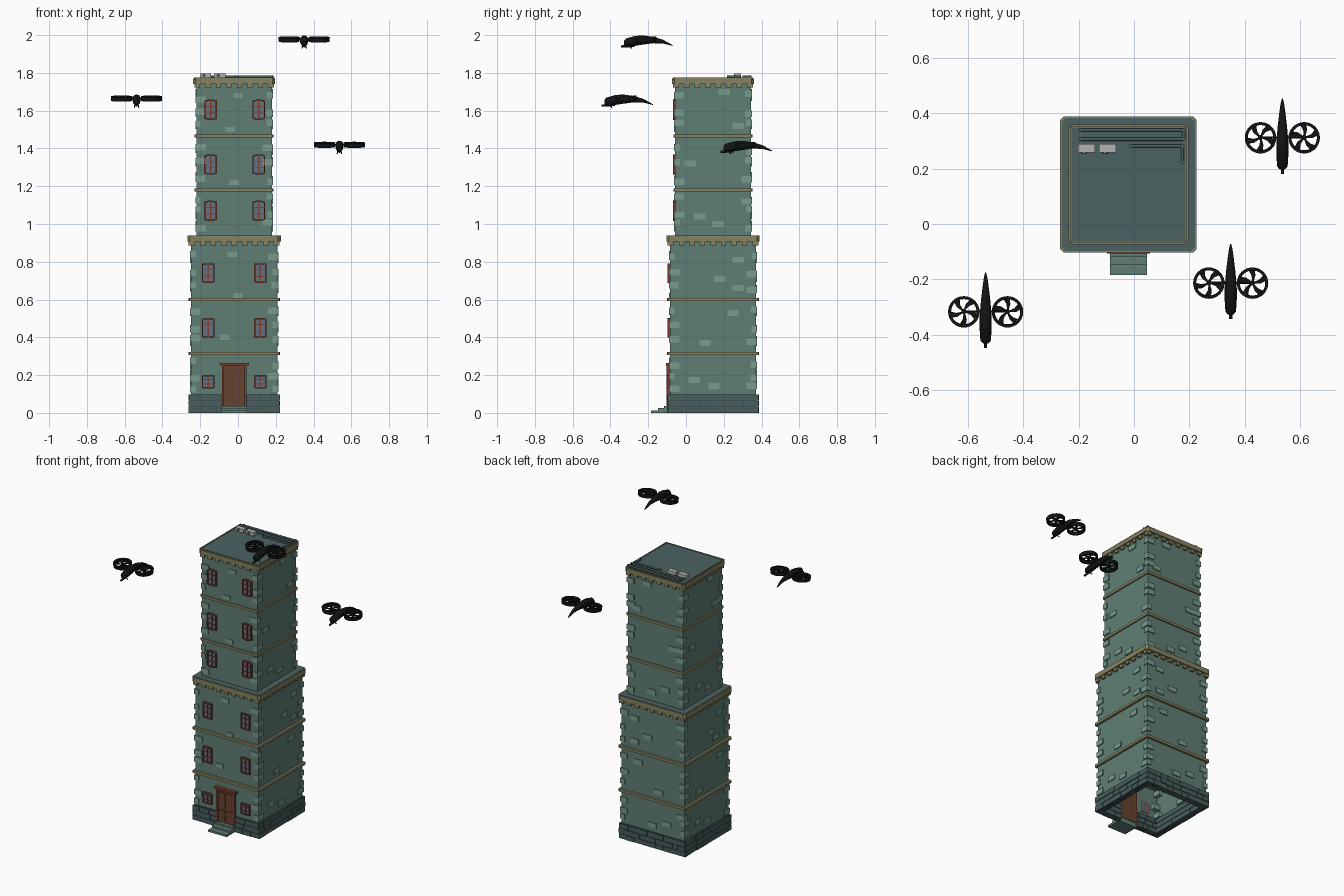
import bpy, bmesh, math, random
from mathutils import Matrix, Vector

if "Cube" in bpy.data.objects:
    bpy.data.objects.remove(bpy.data.objects["Cube"])

random.seed(4)
CX, CY = -0.02, 0.143
SIDES = [Matrix.Translation((CX, CY, 0)) @ Matrix.Rotation(k * math.pi / 2, 4, 'Z') for k in range(4)]
FRONT, I = SIDES[0], Matrix.Identity(4)   # side 0 front, 1 right, 2 back, 3 left


def mat(name, c):
    m = bpy.data.materials.new(name)
    m.diffuse_color = (*c, 1)
    m.use_nodes = True
    m.node_tree.nodes["Principled BSDF"].inputs["Base Color"].default_value = m.diffuse_color
    return m


WALL = mat("wall", (.115, .21, .175))
BRICK = mat("brick", (.19, .33, .27))
TRIM = mat("trim", (.24, .225, .12))
STONE = mat("stone", (.065, .11, .11))
MORTAR = mat("mortar", (.035, .06, .06))
ROOF = mat("roof", (.07, .12, .12))
RED = mat("frame_red", (.2, .05, .032))
GLASS = mat("glass", (.13, .17, .23))
WOOD = mat("wood", (.13, .055, .028))
BLACK = mat("black", (.006, .007, .007))
GREY = mat("grey", (.45, .45, .45))
DARK = mat("dark_grey", (.08, .08, .08))


def box(bm, x0, x1, y0, y1, z0, z1, M=I):
    m = M @ Matrix.Translation(((x0 + x1) / 2, (y0 + y1) / 2, (z0 + z1) / 2))
    bmesh.ops.create_cube(bm, size=1, matrix=m @ Matrix.Diagonal((x1 - x0, y1 - y0, z1 - z0, 1)))


def loft(bm, loops, M=I, caps=True, closed=False):
    rings = [[bm.verts.new(M @ Vector(p)) for p in lp] for lp in loops]
    n = len(rings[0])
    pairs = list(zip(rings, rings[1:])) + ([(rings[-1], rings[0])] if closed else [])
    for a, b in pairs:
        for i in range(n):
            bm.faces.new((a[i], a[(i + 1) % n], b[(i + 1) % n], b[i]))
    if caps:
        bm.faces.new(rings[0])
        bm.faces.new(rings[-1])


def slab(bm, h, z0, z1, c=0.0):
    """square slab with chamfered corners around the tower axis"""
    q = [(h, -h + c), (h, h - c), (h - c, h), (-h + c, h), (-h, h - c), (-h, -h + c), (-h + c, -h), (h - c, -h)]
    loft(bm, [[(x, y, z) for x, y in q] for z in (z0, z1)], FRONT)


def rod(bm, a, b, r, M=I, n=10):
    a, b = Vector(a), Vector(b)
    R = Matrix.Translation((a + b) / 2) @ (b - a).to_track_quat('Z', 'Y').to_matrix().to_4x4()
    bmesh.ops.create_cone(bm, cap_ends=True, segments=n, radius1=r, radius2=r, depth=(b - a).length, matrix=M @ R)


def finish(bm, name, m, smooth=False):
    bmesh.ops.recalc_face_normals(bm, faces=bm.faces)
    me = bpy.data.meshes.new(name)
    bm.to_mesh(me)
    bm.free()
    me.materials.append(m)
    o = bpy.data.objects.new(name, me)
    bpy.context.collection.objects.link(o)
    if smooth:
        bpy.context.view_layer.objects.active = o
        o.select_set(True)
        bpy.ops.object.shade_smooth_by_angle(angle=math.radians(40))
        o.select_set(False)
    return o


LO, UP = .228, .2     # half widths of the two tower stages

# tower walls: lower shell open underneath, narrower upper stage
for name, h, z0, z1 in (("lower_wall", LO, 0.0, .92), ("upper_wall", UP, .92, 1.75)):
    bm = bmesh.new()
    sq = [(-h, -h), (h, -h), (h, h), (-h, h)]
    loft(bm, [[(x, y, z) for x, y in sq] for z in (z0, z1)], FRONT, caps=False)
    bm.verts.ensure_lookup_table()
    bm.faces.new(bm.verts[4:8])
    finish(bm, name, WALL)

# storey bands
bm = bmesh.new()
for z, h in ((.315, .243), (.6, .243), (1.18, .209), (1.465, .209)):
    slab(bm, h, z - .008, z + .008, .006)
finish(bm, "storey_bands", TRIM)

# cornices with dentils, and dark roof decks on top
bm, deck = bmesh.new(), bmesh.new()
for h, wall, z0, z1, n in ((.247, LO, .907, .938, 9), (.217, UP, 1.742, 1.77, 8)):
    slab(bm, h, z0, z1, .014)
    slab(deck, h - .007, z1 - .004, z1 + .002, .012)
    for S in SIDES:
        for i in range(n):
            u = (i / (n - 1) * 2 - 1) * (wall - .006)
            box(bm, u - .014, u + .014, -h + .006, -wall + .004, z0 - .02, z0 + .001, S)
finish(bm, "cornices", TRIM)
finish(deck, "roof_decks", ROOF)

# roof rim
bm = bmesh.new()
for S in SIDES:
    box(bm, -.212, .212, -.212, -.206, 1.765, 1.776, S)
finish(bm, "roof_rim", TRIM)

# stone base: mortar strip and irregular blocks, leaving the doorway free
core, bm = bmesh.new(), bmesh.new()
for k, S in enumerate(SIDES):
    for a, b in (((-.236, -.066), (.066, .236)) if k == 0 else ((-.236, .236),)):
        box(core, a, b, -.236, -.205, 0, .098, S)
        for r in range(3):
            u = a - .004 if a < -.2 else a
            end = b + .004 if b > .2 else b
            while u < end - .005:
                w = random.uniform(.04, .075)
                e = end if u + w > end - .025 else u + w
                box(bm, u + .001, e - .001, -random.uniform(.239, .243), -.2, r * .0333, (r + 1) * .0333 - .003, S)
                u = e
finish(core, "base_mortar", MORTAR)
finish(bm, "base_stones", STONE)

# protruding bricks on the blind sides, and corner stones
bm = bmesh.new()
BR = [(.06, 1.7), (.133, 1.52), (-.07, 1.04), (.027, 1.0), (.133, .81), (.037, .71), (.133, .66),
      (-.042, .37), (-.1, .175), (.005, .143), (.106, .53), (-.12, 1.32)]
for k in (1, 2, 3):
    for u, z in BR:
        h = LO if z < .9 else UP
        u = u if k == 1 else -u if k == 2 else u + random.uniform(-.04, .04)
        box(bm, u - .03, u + .03, -h - .006, -h + .01, z - .016, z + .016, SIDES[k])
for u, z in ((-.01, .84), (.02, .62), (.0, 1.22), (-.02, 1.5), (.02, 1.68), (-.05, .4)):
    box(bm, u - .025, u + .025, -(LO if z < .9 else UP) - .006, -.19, z - .014, z + .014, FRONT)
for S in SIDES:
    for z0, z1, h in ((.1, .3, LO), (.33, .59, LO), (.61, .88, LO), (.95, 1.17, UP), (1.19, 1.455, UP), (1.475, 1.72, UP)):
        for z in (z0 + (z1 - z0) * f + random.uniform(-.02, .02) for f in (.2, .5, .8)):
            a, b = random.choice(((.05, .025), (.025, .05), (.045, .03)))
            box(bm, -h - .006, -h + a, -h - .006, -h + b, z - .017, z + .017, S)
finish(bm, "wall_bricks", BRICK)


# windows: arched frame, glazing bars and glass
def outline(w, h, rise, y):
    t = [i / 6 * 2 - 1 for i in range(7)]
    return [(w * s, y, -h - rise * (1 - s * s)) for s in t] + [(-w * s, y, h + rise * (1 - s * s)) for s in t]


fr, gl = bmesh.new(), bmesh.new()
WIN = [(u, z, .034, .048, .006, UP) for z in (1.605, 1.315, 1.07) for u in (-.125, .13)]
WIN += [(u, z, .033, .05, .002, LO) for z in (.74, .45) for u in (-.138, .138)]
WIN += [(u, .165, .033, .034, .002, LO) for u in (-.138, .138)]
for u, z, w, h, rise, wall in WIN:
    M = FRONT @ Matrix.Translation((u, -wall, z))
    o, n = (w, h, rise), (w - .007, h - .007, rise)
    loft(fr, [outline(*o, .002), outline(*o, -.012), outline(*n, -.012), outline(*n, .002)], M, False, True)
    box(fr, -.0035, .0035, -.01, .002, -h, h, M)
    for s in (-1, 1):
        box(fr, -w + .003, w - .003, -.008, .002, s * h * .36 - .002, s * h * .36 + .002, M)
    loft(gl, [outline(*n, .002), outline(*n, -.004)], M)
finish(fr, "window_frames", RED)
finish(gl, "window_glass", GLASS)

# door with jambs, lintel and raised panels
bm = bmesh.new()
box(bm, -.056, .056, -.238, -.222, .03, .25, FRONT)
for s in (-1, 1):
    box(bm, s * .027 - .021, s * .027 + .021, -.242, -.23, .05, .12, FRONT)
    box(bm, s * .027 - .021, s * .027 + .021, -.242, -.23, .135, .235, FRONT)
finish(bm, "door", WOOD)
bm = bmesh.new()
for s in (-1, 1):
    box(bm, s * .06 - .006, s * .06 + .006, -.246, -.22, .03, .25, FRONT)
box(bm, -.078, .078, -.25, -.22, .25, .264, FRONT)
finish(bm, "door_frame", RED)

# front steps
bm = bmesh.new()
for y, z in ((.328, .013), (.29, .025), (.26, .037)):
    box(bm, -.067, .067, -y, -.225, 0, z, FRONT)
finish(bm, "front_steps", WALL)

# rooftop pipes
bm = bmesh.new()
zp = 1.78
for a, b in (((-.195, .34), (.18, .34)), ((-.195, .307), (.18, .307)), ((-.01, .282), (.175, .282)),
             ((.18, .34), (.18, .307)), ((.175, .282), (.175, .225))):
    rod(bm, (*a, zp), (*b, zp), .006)
    for p in (a, b):
        rod(bm, (*p, 1.768), (*p, zp + .006), .0075)
finish(bm, "roof_pipes", ROOF, True)

# rooftop air units with round fan grilles
bm, fan = bmesh.new(), bmesh.new()
for x in (-.172, -.096):
    box(bm, x - .03, x + .03, .258, .29, 1.774, 1.797)
    rod(fan, (x - .008, .262, 1.786), (x - .008, .255, 1.786), .009, n=16)
    for s in (-1, 1):
        box(fan, x + s * .02 - .004, x + s * .02 + .004, .256, .289, 1.77, 1.775)
finish(bm, "air_units", GREY)
finish(fan, "air_unit_fans", DARK, True)

# flying drones: lofted drooping body, ducted rotors, nose barrel and skids
SEC = [(-.115, -.014, .01, .012), (-.105, -.012, .019, .021), (-.06, -.004, .022, .026), (-.02, .001, .022, .025),
       (.04, .001, .017, .017), (.09, -.007, .011, .01), (.125, -.021, .006, .005), (.141, -.028, .002, .002)]
for k, pos in enumerate(((.537, .313, 1.415), (.35, -.213, 1.973), (-.537, -.317, 1.66))):
    M = Matrix.Translation(pos)
    bm = bmesh.new()
    ang = [i * math.pi / 6 for i in range(12)]
    loft(bm, [[(w * math.cos(a), y, z + h * math.sin(a)) for a in ang] for y, z, w, h in SEC], M)
    rod(bm, (0, -.131, -.033), (0, -.06, -.03), .006, M)
    for s in (-1, 1):
        rod(bm, (s * .008, -.09, -.028), (s * .012, -.075, -.043), .003, M, 6)
        rod(bm, (s * .01, 0, .004), (s * .08, 0, .004), .004, M, 8)
        H = M @ Matrix.Translation((s * .079, 0, .004)) @ Matrix.Rotation(.08, 4, 'X')
        ring = [i * math.pi / 16 for i in range(32)]
        loft(bm, [[(r * math.cos(a), r * math.sin(a), z) for a in ring]
                  for r, z in ((.057, .012), (.055, -.012), (.047, -.012), (.046, .012))], H, False, True)
        rod(bm, (0, 0, -.01), (0, 0, .01), .009, H)
        for i in range(5):     # swept rotor blades
            t = i * math.tau / 5
            q = [(.006, t - .4), (.03, t - .05), (.047, t + .15), (.047, t + .62), (.028, t + .45), (.006, t + .5)]
            loft(bm, [[(r * math.cos(s * a), r * math.sin(s * a), z) for r, a in q] for z in (-.002, .002)], H)
    finish(bm, "drone_%d" % (k + 1), BLACK, True)
